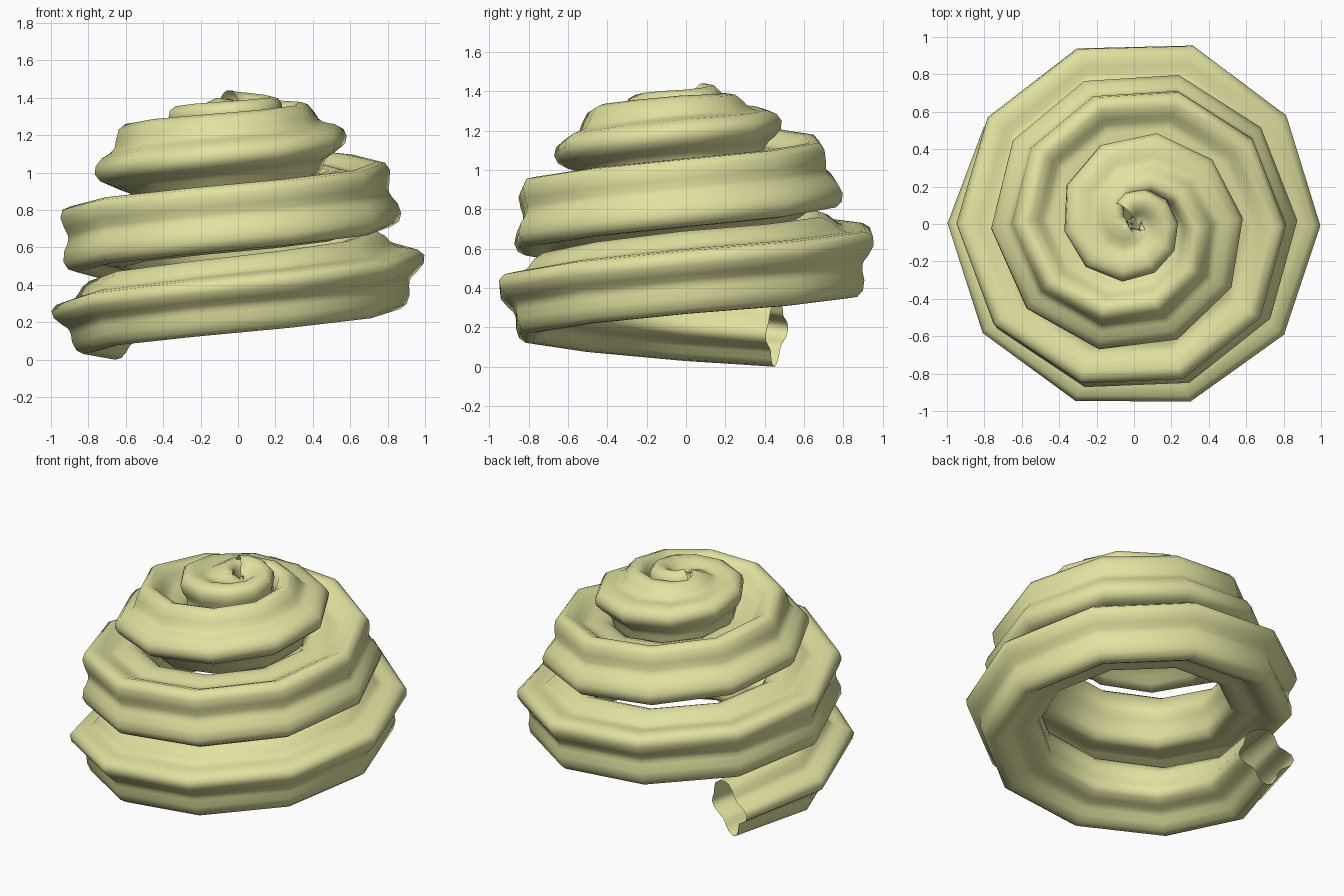
import bpy, bmesh, math
from mathutils import Vector

if "Cube" in bpy.data.objects:
    bpy.data.objects.remove(bpy.data.objects["Cube"])

STEPS = 40          # four turns, ten straight segments each
START = 144         # start angle in degrees

# step, path radius, path height, section radius, section roll (degrees)
KEYS = [(0, .785, .17, .178, 5), (1, .79, .22, .20, 10), (3, .785, .315, .21, 17),
        (6, .78, .47, .222, 22), (8, .795, .545, .225, 29), (11, .755, .65, .227, 40),
        (16, .66, .855, .227, 58), (21, .54, 1.04, .222, 75), (26, .36, 1.16, .215, 98),
        (31, .185, 1.215, .205, 122), (34, .12, 1.225, .20, 136), (36, .10, 1.235, .19, 146),
        (40, .06, 1.275, .17, 164)]


def sample(k):
    """Interpolate the key rows at step k."""
    for a, b in zip(KEYS, KEYS[1:]):
        if k <= b[0]:
            f = (k - a[0]) / (b[0] - a[0])
            return [p + (q - p) * f for p, q in zip(a[1:], b[1:])]


# spiral path
rows = [sample(k) for k in range(STEPS + 1)]
path = []
for k, (r, z, s, roll) in enumerate(rows):
    a = math.radians(START + 36 * k)
    path.append(Vector((r * math.cos(a), r * math.sin(a), z)))
segs = [(b - a).normalized() for a, b in zip(path, path[1:])]

# lobed section: outer, broad upper, inner and lower lobes with hollow sides
OFFS = [0, 11, 24, 36, 45, 54, 66, 79]
LOBES = [[1.0, 0.93, 0.76, 0.66, 0.65, 0.70, 0.84, 0.98],
         [1.0, 1.0, 1.0, 1.0, 0.96, 0.90, 0.86, 0.92],
         [0.97, 0.92, 0.78, 0.68, 0.66, 0.68, 0.80, 0.95],
         [1.0, 0.96, 0.82, 0.68, 0.64, 0.65, 0.76, 0.93]]
section = [(math.radians(90 * q + o), m) for q in range(4) for o, m in zip(OFFS, LOBES[q])]

# sweep the section along the path, ends left open
bm = bmesh.new()
rings = []
for k, (p, (r, z, s, roll)) in enumerate(zip(path, rows)):
    t = (segs[max(k - 1, 0)] + segs[min(k, STEPS - 1)]).normalized()
    out = t.cross(Vector((0, 0, 1))).normalized()
    up = out.cross(t)
    miter = 1 / math.cos(math.radians(18)) if 0 < k < STEPS else 1
    w = math.radians(roll)
    rings.append([bm.verts.new(p + s * m * (out * math.cos(a + w) * miter + up * math.sin(a + w)))
                  for a, m in section])
n = len(section)
for a, b in zip(rings, rings[1:]):
    for i in range(n):
        j = (i + 1) % n
        bm.faces.new((a[i], a[j], b[j], b[i]))
bmesh.ops.recalc_face_normals(bm, faces=bm.faces)

# stand on the ground
low = min(v.co.z for v in bm.verts)
bmesh.ops.translate(bm, verts=bm.verts, vec=(0, 0, -low))

mesh = bpy.data.meshes.new("spiral_coil")
bm.to_mesh(mesh)
bm.free()
for f in mesh.polygons:
    f.use_smooth = True
coil = bpy.data.objects.new("spiral_coil", mesh)
bpy.context.collection.objects.link(coil)

mat = bpy.data.materials.new("pale_olive")
mat.diffuse_color = (0.75, 0.76, 0.35, 1)
mat.use_nodes = True
mat.node_tree.nodes["Principled BSDF"].inputs["Base Color"].default_value = mat.diffuse_color
mesh.materials.append(mat)
